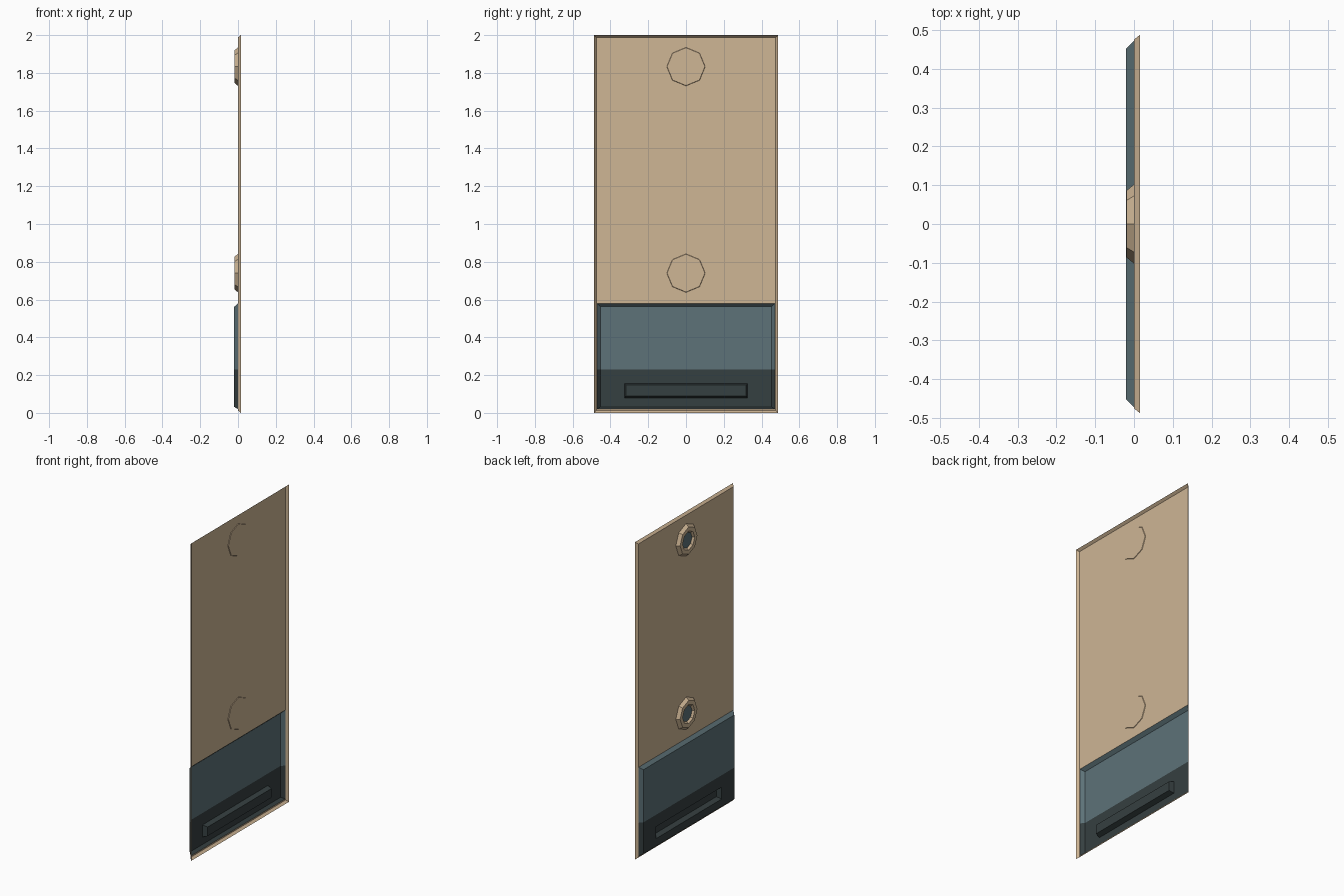
import bpy, bmesh, math

if "Cube" in bpy.data.objects:
    bpy.data.objects.remove(bpy.data.objects["Cube"])


def material(name, rgb):
    m = bpy.data.materials.new(name)
    m.diffuse_color = (*rgb, 1)
    m.use_nodes = True
    m.node_tree.nodes["Principled BSDF"].inputs["Base Color"].default_value = m.diffuse_color
    return m


TAN = material("tan", (0.62, 0.465, 0.30))
BLUE = material("slate blue", (0.11, 0.168, 0.188))
DARK = material("dark slate", (0.036, 0.050, 0.052))
TEAL = material("teal", (0.005, 0.275, 0.262))


def rect(x, half_y, z0, z1):
    return [(x, -half_y, z0), (x, half_y, z0), (x, half_y, z1), (x, -half_y, z1)]


def octagon(x, r, zc):
    return [(x, r * math.cos(i * math.pi / 4), zc + r * math.sin(i * math.pi / 4))
            for i in range(8)]


def loft(name, loops, mats, rule=None, cap_start=False, cap_end=False, cut_z=None):
    """Join successive loops into a sheet; rule(face) picks the material slot."""
    bm = bmesh.new()
    rings = [[bm.verts.new(p) for p in loop] for loop in loops]
    for a, b in zip(rings, rings[1:]):
        n = len(a)
        for i in range(n):
            j = (i + 1) % n
            bm.faces.new((a[i], a[j], b[j], b[i]))
    if cap_start:
        bm.faces.new(rings[0][::-1])
    if cap_end:
        bm.faces.new(rings[-1])
    if cut_z is not None:
        bmesh.ops.bisect_plane(bm, geom=bm.verts[:] + bm.edges[:] + bm.faces[:],
                               plane_co=(0, 0, cut_z), plane_no=(0, 0, 1))
    if cap_start and cap_end:
        bmesh.ops.recalc_face_normals(bm, faces=bm.faces)
    if rule:
        for f in bm.faces:
            f.material_index = rule(f)
    me = bpy.data.meshes.new(name)
    bm.to_mesh(me)
    bm.free()
    for m in mats:
        me.materials.append(m)
    ob = bpy.data.objects.new(name, me)
    bpy.context.collection.objects.link(ob)
    return ob


# Main sheet with a flared rim and an opening for the lower tray
loft("panel", [rect(0.015, 0.487, 0, 2),
               rect(0, 0.475, 0.012, 1.988),
               rect(0, 0.472, 0.02, 0.58)], [TAN])

# Pressed lower tray, darker below a level line
loft("lower_tray", [rect(0, 0.472, 0.02, 0.58),
                    rect(-0.02, 0.452, 0.032, 0.562),
                    rect(-0.02, 0.326, 0.08, 0.155)], [BLUE, DARK],
     rule=lambda f: int(f.calc_center_median().z < 0.23), cut_z=0.23)

# Raised bar with a teal face
loft("light_bar", [rect(-0.02, 0.326, 0.08, 0.155),
                   rect(0.011, 0.318, 0.09, 0.147)], [DARK, TEAL],
     rule=lambda f: int(abs(f.normal.x) > 0.9), cap_end=True)

# Two octagonal bosses on the back with sunken centres
for label, zc in (("upper", 1.833), ("lower", 0.74)):
    loft(label + "_boss", [octagon(0.003, 0.1, zc),
                           octagon(0, 0.102, zc),
                           octagon(-0.019, 0.086, zc),
                           octagon(-0.019, 0.06, zc),
                           octagon(-0.007, 0.05, zc)], [TAN, BLUE],
         rule=lambda f: int(len(f.verts) == 8 and f.calc_center_median().x < 0),
         cap_start=True, cap_end=True)
